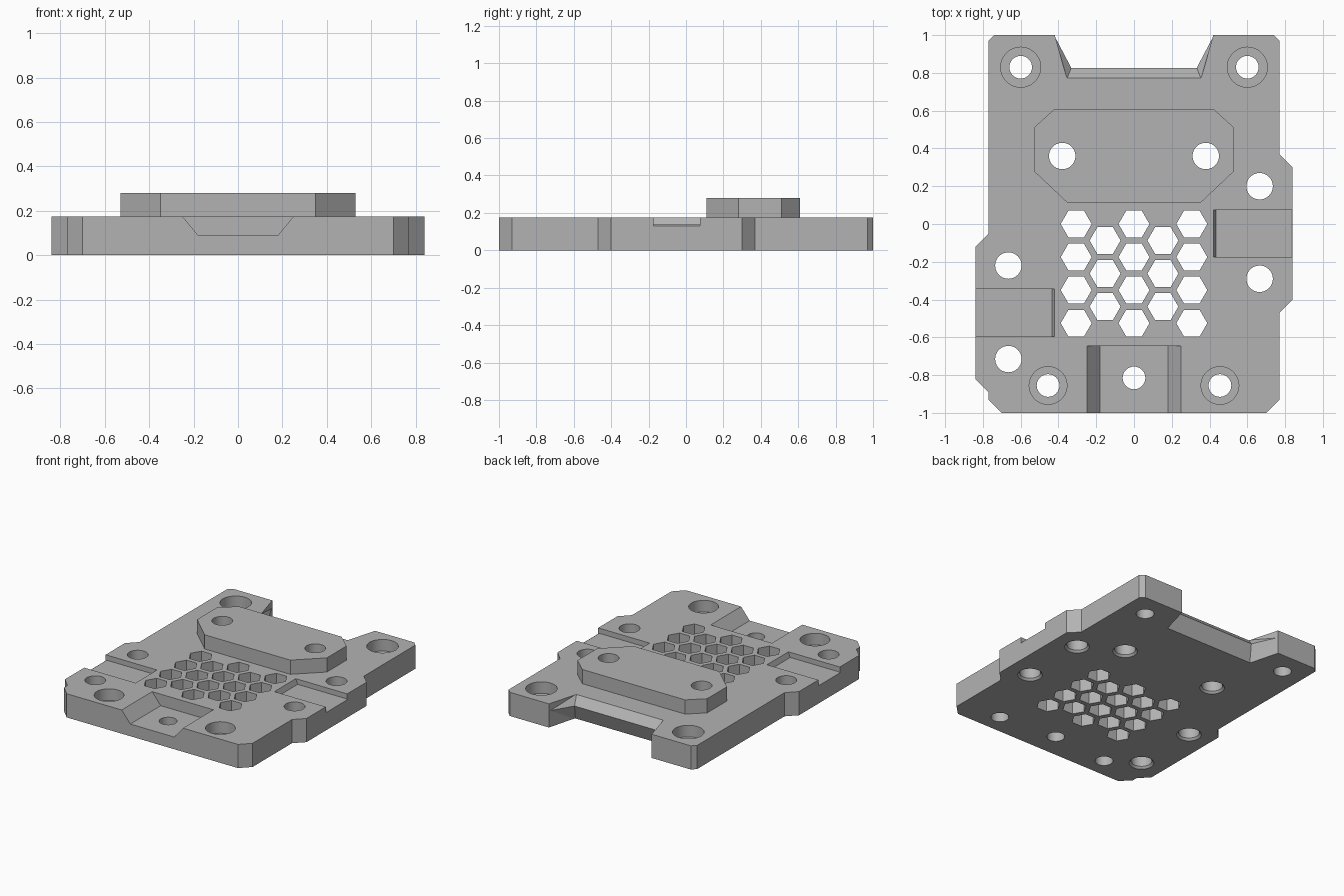
import bpy, bmesh
from math import cos, sin, pi, radians
from mathutils import Vector

if "Cube" in bpy.data.objects:
    bpy.data.objects.remove(bpy.data.objects["Cube"], do_unlink=True)

TOP = 0.175
PAD_TOP = 0.28

grey = bpy.data.materials.new("plain grey")
grey.use_nodes = True
colour = (0.45, 0.45, 0.45, 1)
grey.diffuse_color = colour
grey.node_tree.nodes["Principled BSDF"].inputs["Base Color"].default_value = colour


def finish(bm, name):
    bmesh.ops.recalc_face_normals(bm, faces=bm.faces)
    mesh = bpy.data.meshes.new(name)
    bm.to_mesh(mesh)
    bm.free()
    mesh.materials.append(grey)
    obj = bpy.data.objects.new(name, mesh)
    bpy.context.collection.objects.link(obj)
    return obj


def prism(name, points, sweep):
    """Extrude a flat outline of 3D points along a vector."""
    bm = bmesh.new()
    face = bm.faces.new([bm.verts.new(p) for p in points])
    new = bmesh.ops.extrude_face_region(bm, geom=[face])["geom"]
    moved = [v for v in new if isinstance(v, bmesh.types.BMVert)]
    bmesh.ops.translate(bm, verts=moved, vec=Vector(sweep))
    return finish(bm, name)


def hull(name, half):
    """Convex solid from points mirrored across x."""
    bm = bmesh.new()
    for x, y, z in half:
        bm.verts.new((x, y, z))
        bm.verts.new((-x, y, z))
    bmesh.ops.convex_hull(bm, input=bm.verts)
    return finish(bm, name)


def lathe(name, x, y, profile, sides=40):
    """Closed turned solid from (radius, height) pairs."""
    bm = bmesh.new()
    rings = [[bm.verts.new((x + r * cos(2 * pi * i / sides),
                            y + r * sin(2 * pi * i / sides), z))
              for i in range(sides)] for r, z in profile]
    for a, b in zip(rings, rings[1:]):
        for i in range(sides):
            j = (i + 1) % sides
            bm.faces.new((a[i], a[j], b[j], b[i]))
    bm.faces.new(rings[0])
    bm.faces.new(rings[-1])
    return finish(bm, name)


def cut(cutter, *targets):
    cutter.hide_render = True
    for target in targets:
        mod = target.modifiers.new("cut", "BOOLEAN")
        mod.operation = "DIFFERENCE"
        mod.solver = "EXACT"
        mod.object = cutter
        bpy.context.view_layer.objects.active = target
        bpy.ops.object.modifier_apply(modifier=mod.name)
    bpy.data.objects.remove(cutter, do_unlink=True)


# Base plate with an offset ear on each side
right_edge = [(0.70, -1), (0.77, -0.93), (0.77, -0.47), (0.84, -0.40),
              (0.84, 0.30), (0.77, 0.37), (0.77, 0.97), (0.74, 1)]
left_edge = [(-0.74, 1), (-0.77, 0.97), (-0.77, -0.05), (-0.84, -0.12),
             (-0.84, -0.82), (-0.77, -0.89), (-0.77, -0.93), (-0.70, -1)]
plate = prism("base_plate", [(x, y, 0) for x, y in right_edge + left_edge], (0, 0, TOP))

# Raised mounting pad
pad_half = [(0.35, 0.11), (0.53, 0.28), (0.53, 0.51), (0.42, 0.61)]
pad_outline = pad_half + [(-x, y) for x, y in reversed(pad_half)]
pad = prism("raised_pad", [(x, y, TOP) for x, y in pad_outline],
            (0, 0, PAD_TOP - TOP))

# Rear notch: undercut below the lip, sloped relief above it
cut(hull("notch_under", [(0.428, 1.03, -0.01), (0.428, 1.03, 0.13), (0.36, 0.776, -0.01),
                         (0.33, 0.83, 0.125), (0.42, 1, 0.13)]), plate)
cut(hull("notch_over", [(0.428, 1.03, 0.11), (0.428, 1.03, 0.2), (0.33, 0.832, 0.11),
                        (0.33, 0.832, 0.15), (0.335, 0.815, 0.163),
                        (0.355, 0.77, 0.178), (0.355, 0.77, 0.2)]), plate)

# Front dovetail pocket
cut(prism("front_pocket", [(-0.18, -1.05, 0.09), (0.18, -1.05, 0.09),
                           (0.25, -1.05, TOP), (0.25, -1.05, 0.3),
                           (-0.25, -1.05, 0.3), (-0.25, -1.05, TOP)],
          (0, 0.405, 0)), plate)

# Shallow side slots
slot = [(0.42, 0.2), (0.42, TOP), (0.435, 0.137), (0.83, 0.137),
        (0.85, 0.125), (0.85, 0.2)]
for side, y in ((1, -0.175), (-1, -0.595)):
    cut(prism("side_slot", [(side * x, y, z) for x, z in slot], (0, 0.25, 0)), plate)

# Hexagonal vent grid
for column in range(-2, 3):
    odd = column % 2
    for row in range(3 if odd else 4):
        cx, cy = column * 0.153, -0.175 * row - 0.0875 * odd
        ring = [(cx + 0.082 * cos(i * pi / 3), cy + 0.082 * sin(i * pi / 3), -0.05)
                for i in range(6)]
        cut(prism("vent", ring, (0, 0, 0.3)), plate)

# Through holes with a bevelled underside
chamfered = [(0.092, -0.01), (0.07, 0.015), (0.07, 0.4)]
for x, y in ((0.665, 0.2), (0.665, -0.29), (-0.665, -0.22), (-0.665, -0.715)):
    cut(lathe("side_hole", x, y, chamfered), plate)
for x in (0.38, -0.38):
    cut(lathe("pad_hole", x, 0.36, chamfered), plate, pad)

# Counterbored corner holes and plain centre hole
for x, y, r in ((0.6, 0.83, 0.106), (0.455, -0.855, 0.1)):
    for side in (1, -1):
        cut(lathe("corner_hole", side * x, y,
                  [(0.06, -0.05), (0.06, 0.09), (r, 0.09), (r, 0.3)]), plate)
cut(lathe("centre_hole", 0, -0.815, [(0.06, -0.05), (0.06, 0.3)]), plate)

# Smooth hole walls, keep hard edges
for obj in (plate, pad):
    bpy.ops.object.select_all(action="DESELECT")
    obj.select_set(True)
    bpy.context.view_layer.objects.active = obj
    bpy.ops.object.shade_smooth_by_angle(angle=radians(20))
